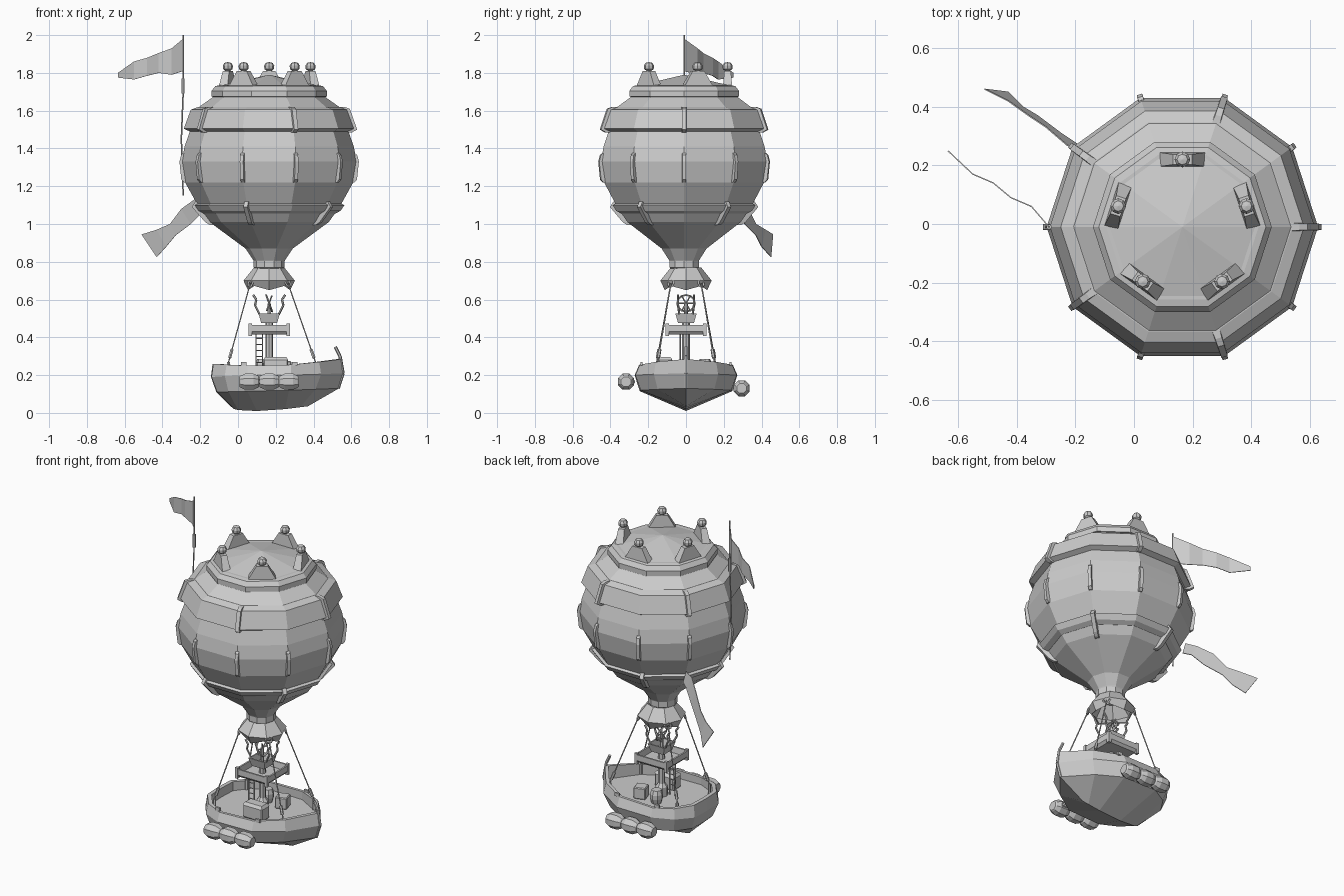
import bpy, bmesh
from math import sin, cos, pi, radians
from mathutils import Vector, Matrix

if "Cube" in bpy.data.objects:
    bpy.data.objects.remove(bpy.data.objects["Cube"])

CX, CY = 0.165, -0.01          # balloon axis


def finish(name, bm):
    bmesh.ops.remove_doubles(bm, verts=bm.verts, dist=0.0004)
    bmesh.ops.recalc_face_normals(bm, faces=bm.faces)
    me = bpy.data.meshes.new(name)
    bm.to_mesh(me)
    bm.free()
    ob = bpy.data.objects.new(name, me)
    bpy.context.collection.objects.link(ob)
    return ob


def bridge(bm, rows, closed):
    """Skin a list of equally long vertex rows with quads."""
    for a, b in zip(rows, rows[1:]):
        n = len(a)
        for i in range(n if closed else n - 1):
            j = (i + 1) % n
            vs = list(dict.fromkeys((a[i], a[j], b[j], b[i])))
            bm.faces.new(vs)


def lathe(name, profile, n, loc=(CX, CY, 0), start=0.0, caps=True, matrix=None):
    bm = bmesh.new()
    rows = [[bm.verts.new((max(r, .0005) * cos(start + 2*pi*i/n), max(r, .0005) * sin(start + 2*pi*i/n), z))
             for i in range(n)] for r, z in profile]
    bridge(bm, rows, True)
    if caps:
        bm.faces.new(rows[0])
        bm.faces.new(rows[-1])
    bm.transform(Matrix.Translation(loc) @ (matrix or Matrix()))
    return finish(name, bm)


def tube(name, pts, r, n=6):
    """Chain of straight round segments through the points."""
    bm = bmesh.new()
    for p, q in zip(pts, pts[1:]):
        p, q = Vector(p), Vector(q)
        d = q - p
        m = Matrix.Translation((p + q) / 2) @ d.to_track_quat('Z', 'Y').to_matrix().to_4x4()
        bmesh.ops.create_cone(bm, cap_ends=True, segments=n, radius1=r, radius2=r, depth=d.length, matrix=m)
    return finish(name, bm)


def box(name, loc, size, top=(1, 1), rot=0.0, bevel=0.0):
    bm = bmesh.new()
    bmesh.ops.create_cube(bm, size=1)
    for v in bm.verts:
        if v.co.z > 0:
            v.co.x *= top[0]
            v.co.y *= top[1]
    bm.transform(Matrix.Translation(loc) @ Matrix.Rotation(rot, 4, 'Z') @ Matrix.Diagonal((*size, 1)))
    if bevel:
        bmesh.ops.bevel(bm, geom=bm.edges[:], offset=bevel, segments=1, affect='EDGES')
    return finish(name, bm)


def cloth(name, top, bottom):
    bm = bmesh.new()
    bridge(bm, [[bm.verts.new(p) for p in top], [bm.verts.new(p) for p in bottom]], False)
    ob = finish(name, bm)
    mod = ob.modifiers.new("thickness", 'SOLIDIFY')
    mod.thickness, mod.offset = 0.004, 0
    return ob


# balloon envelope and its raised bands
lathe("envelope", [(.075, .79), (.085, .81), (.125, .87), (.315, 1.01), (.37, 1.085), (.445, 1.22),
                   (.463, 1.33), (.448, 1.41), (.42, 1.49), (.385, 1.61), (.30, 1.67), (.27, 1.73), (0, 1.79)], 10)
lathe("upper_band", [(.41, 1.485), (.452, 1.505), (.415, 1.605), (.375, 1.62)], 10)
lathe("lower_band", [(.35, 1.055), (.378, 1.07), (.398, 1.10), (.37, 1.115)], 10)
lathe("crown_band", [(.285, 1.67), (.305, 1.675), (.305, 1.705), (.285, 1.73), (.26, 1.735)], 10)


# ribs over the decagon corners
def rib(name, ang, pts, w=.024, d=.014):
    bm = bmesh.new()
    rows = [[bm.verts.new((r + dx, s * w / 2, z)) for s, dx in ((1, -.025), (.8, d), (-.8, d), (-1, -.025))]
            for r, z in pts]
    bridge(bm, rows, True)
    bm.faces.new(rows[0])
    bm.faces.new(rows[-1])
    bm.transform(Matrix.Translation((CX, CY, 0)) @ Matrix.Rotation(ang, 4, 'Z'))
    finish(name, bm)


for k in range(10):
    a = radians(36 * k)
    rib("middle_rib", a, [(.436, 1.22), (.451, 1.235), (.461, 1.33), (.452, 1.365), (.44, 1.375)])
    if k % 2 == 0:
        rib("upper_rib", a, [(.425, 1.485), (.452, 1.50), (.413, 1.61), (.385, 1.62)], .028)
    else:
        rib("lower_rib", a, [(.30, .995), (.325, 1.01), (.395, 1.09), (.375, 1.12)], .028)

# crown blocks with ball finials
for k in range(5):
    a = radians(18 + 72 * k)
    x, y = CX + .23 * cos(a), CY + .23 * sin(a)
    box("crown_block", (x, y, 1.765), (.17, .05, .09), (.38, .7), a + pi / 2)
    lathe("finial", [(.014, 1.80), (.014, 1.812), (.025, 1.82), (.027, 1.838), (.018, 1.853), (0, 1.857)], 8, (x, y, 0))

# neck and skirt with low points between the rope corners
lathe("neck", [(.075, .765), (.082, .77), (.082, .805), (.07, .81)], 10)
bm = bmesh.new()
rows = [[bm.verts.new((CX + r * cos(pi*i/4), r * sin(pi*i/4), z - (drop if i % 2 == 0 else 0))) for i in range(8)]
        for r, z, drop in ((.08, .77, 0), (.136, .70, 0), (.112, .672, .022))]
bridge(bm, rows, True)
skirt = finish("skirt", bm)
skirt.modifiers.new("thickness", 'SOLIDIFY').thickness = .008

# suspension ropes, eyelets and turnbuckles
for sx, bx, by in ((-1, -.05, .155), (1, .41, .15)):
    for s in (-1, 1):
        p, q = Vector((CX + sx * .10, s * .08, .685)), Vector((bx, s * by, .27))
        tube("rope", [p, q], .0035)
        tube("turnbuckle", [q.lerp(p, .05), q.lerp(p, .16)], .009)
        tube("rope_anchor", [q, q - Vector((0, 0, .06))], .009)
        bpy.ops.mesh.primitive_torus_add(major_segments=8, minor_segments=4, major_radius=.018, minor_radius=.006,
                                         location=p, rotation=(0, pi / 2 - sx * .3, s * sx * .7))
        bpy.context.object.name = "eyelet"

# hull: half outlines at each level from bow to stern, mirrored
rim = [(.55, 0, .285), (.43, .16, .27), (.28, .245, .255), (.05, .25, .25), (-.06, .20, .255), (-.13, .11, .26), (-.135, 0, .26)]
wale = [(.56, 0, .21), (.44, .17, .205), (.28, .268, .20), (.05, .272, .20), (-.07, .21, .195), (-.14, .115, .19), (-.143, 0, .19)]
chine = [(.535, 0, .13), (.41, .15, .125), (.27, .24, .12), (.05, .245, .115), (-.05, .19, .112), (-.11, .1, .11), (-.115, 0, .11)]
keel = [(.37, 0, .035), (.33, 0, .03), (.25, 0, .02), (.1, 0, .01), (0, 0, .015), (-.02, 0, .02), (-.025, 0, .022)]
inner = [(.2 + (x - .2) * .93, y * .93, z) for x, y, z in rim]
deck = [(x, y, .205) for x, y, z in inner]
bm = bmesh.new()
rows = [[bm.verts.new(p) for p in row] for row in (keel, chine, wale, rim, inner, deck)]
bridge(bm, rows, False)
bm.faces.new(rows[-1])
hull = finish("hull", bm)
mir = hull.modifiers.new("mirror", 'MIRROR')
mir.use_axis = (False, True, False)
tube("bow_stem", [(.515, 0, .35), (.54, 0, .30), (.556, 0, .21), (.53, 0, .13)], .009)

# barrels slung on both sides
lie = Matrix.Rotation(pi / 2, 4, 'Y')
for y, z in ((-.318, .165), (.295, .13)):
    for x in (.06, .165, .27):
        lathe("side_barrel", [(.028, -.052), (.034, -.046), (.046, -.022), (.046, .022), (.034, .046), (.028, .052)],
              8, (x, y, z), pi / 8, matrix=lie)
    tube("barrel_rail", [(.04, y * .88, z), (.29, y * .88, z)], .012)

# mast, lookout platform and upper basket
lathe("mast", [(.035, .205), (.035, .26), (.02, .28), (.02, .49)], 8, (CX, 0, 0))
q = 2 ** .5
lathe("platform", [(.095*q, .415), (.108*q, .43), (.108*q, .465), (.098*q, .465), (.092*q, .43)], 4, (CX, 0, 0), pi / 4)
for sx in (-1, 1):
    for sy in (-1, 1):
        box("platform_post", (CX + sx * .10, sy * .10, .44), (.018, .018, .066))
lathe("basket", [(.042*q, .475), (.056*q, .525), (.048*q, .525), (.038*q, .485)], 4, (CX, 0, 0), pi / 4)

# burner wheel and side hooks
bpy.ops.mesh.primitive_torus_add(major_segments=12, minor_segments=4, major_radius=.047, minor_radius=.005,
                                 location=(CX, 0, .58), rotation=(0, pi / 2 - .35, 0))
bpy.context.object.name = "wheel"
for k in range(3):
    a = pi * k / 3
    d = Vector((.35 * sin(a), cos(a), sin(a))) * .046
    c = Vector((CX, 0, .58))
    tube("wheel_spoke", [c - d, c + d], .004)
tube("wheel_stand", [(CX, 0, .48), (CX, 0, .58)], .01)
for sx in (-1, 1):
    for y in (-.035, .035):
        tube("hook", [(CX + sx*.05, y, .52), (CX + sx*.075, y*1.2, .57), (CX + sx*.068, y*1.2, .60), (CX + sx*.085, y*1.2, .625)], .006)

# ladder up to the platform
for x in (.095, .13):
    tube("ladder_rail", [(x, -.03, .205), (x, -.03, .43)], .004)
for k in range(6):
    z = .235 + .032 * k
    tube("ladder_rung", [(.095, -.03, z), (.13, -.03, z)], .003)

# deck cargo
box("chest", (.20, -.11, .245), (.13, .075, .08), bevel=.006)
box("chest_lid", (.20, -.11, .29), (.13, .075, .014), (.85, .7))
box("crate", (.24, .09, .24), (.07, .07, .07), rot=.3, bevel=.005)
lathe("deck_barrel", [(.028, .205), (.037, .235), (.037, .26), (.028, .285)], 8, (.13, .10, 0))
for s in (-1, 1):
    for x in (.03, .30):
        box("cleat", (x, s * .235, .26), (.03, .012, .02))

# flagpole and pennant
tube("flagpole", [(-.29, CY, 1.15), (-.30, CY, 1.45), (-.29, CY, 1.7), (-.29, CY, 2.0)], .004)
tube("pole_sleeve", [(-.29, CY, 1.69), (-.29, CY, 1.77)], .009)
xy = [(-.29, -.01), (-.35, .06), (-.42, .09), (-.48, .14), (-.55, .17), (-.635, .25)]
cloth("pennant", [(x, y, z) for (x, y), z in zip(xy, (1.98, 1.93, 1.905, 1.88, 1.86, 1.80))],
      [(x, y, z) for (x, y), z in zip(xy, (1.81, 1.79, 1.80, 1.785, 1.765, 1.775))])

# trailing streamer
cloth("streamer", [(-.17, .24, 1.14), (-.23, .27, 1.13), (-.30, .33, 1.08), (-.36, .37, 1.0), (-.43, .42, .97), (-.51, .46, .945)],
      [(-.15, .24, 1.07), (-.19, .27, 1.06), (-.25, .31, 1.0), (-.33, .37, .94), (-.38, .40, .88), (-.43, .45, .825)])
